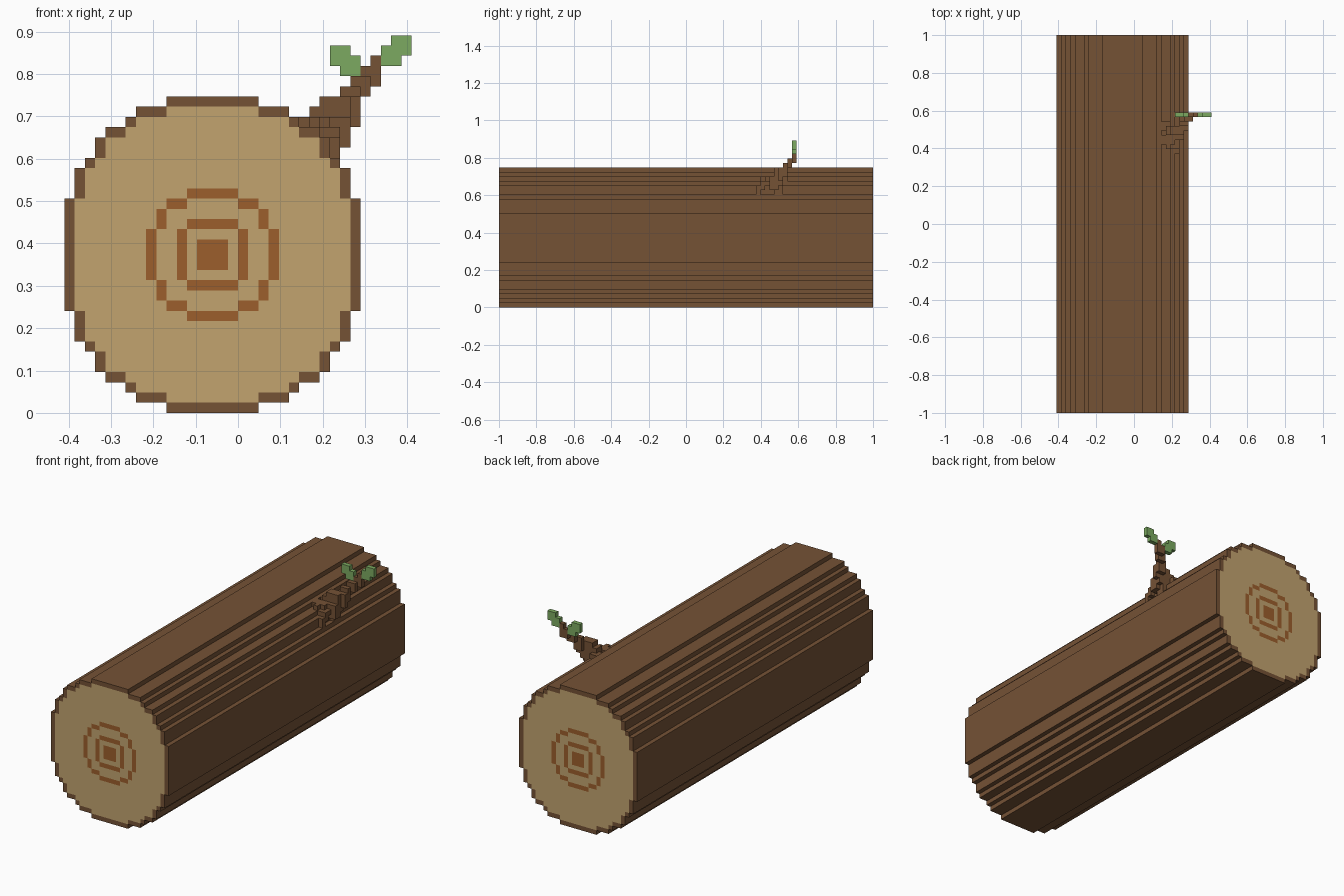
import bpy, bmesh, math

if "Cube" in bpy.data.objects:
    bpy.data.objects.remove(bpy.data.objects["Cube"])

V = 2 / 83            # voxel edge
X0 = -17 * V          # left side of column 0


def material(name, rgb):
    m = bpy.data.materials.new(name)
    m.diffuse_color = (*rgb, 1)
    m.use_nodes = True
    m.node_tree.nodes["Principled BSDF"].inputs["Base Color"].default_value = m.diffuse_color
    return m


bark = material("bark brown", (0.178, 0.084, 0.036))
wood = material("cut wood tan", (0.539, 0.371, 0.159))
ring = material("growth ring brown", (0.332, 0.112, 0.025))
green = material("leaf green", (0.202, 0.402, 0.119))

# Corner signs of each cube side, keyed by its outward direction
SIDES = {
    (1, 0, 0): [(1, 0, 0), (1, 1, 0), (1, 1, 1), (1, 0, 1)],
    (-1, 0, 0): [(0, 0, 0), (0, 0, 1), (0, 1, 1), (0, 1, 0)],
    (0, 1, 0): [(0, 1, 0), (0, 1, 1), (1, 1, 1), (1, 1, 0)],
    (0, -1, 0): [(0, 0, 0), (1, 0, 0), (1, 0, 1), (0, 0, 1)],
    (0, 0, 1): [(0, 0, 1), (1, 0, 1), (1, 1, 1), (0, 1, 1)],
    (0, 0, -1): [(0, 0, 0), (0, 1, 0), (1, 1, 0), (1, 0, 0)],
}


def voxel_object(name, cells, mats, length=1, paint=None):
    """Outer skin of a set of (column, depth, row) cells; paint picks a material."""
    bm = bmesh.new()
    for c, j, r in cells:
        for d, corners in SIDES.items():
            if (c + d[0], j + d[1], r + d[2]) in cells:
                continue
            f = bm.faces.new([bm.verts.new((X0 + (c + a) * V,
                                            -1 + (j + b * length) * V,
                                            (r + e) * V)) for a, b, e in corners])
            f.material_index = paint(c, r, d) if paint else 0
    bmesh.ops.remove_doubles(bm, verts=bm.verts, dist=V * 0.05)
    bmesh.ops.dissolve_limit(bm, angle_limit=math.radians(1), verts=bm.verts,
                             edges=bm.edges, delimit={'MATERIAL'})
    me = bpy.data.meshes.new(name)
    bm.to_mesh(me)
    bm.free()
    for m in mats:
        me.materials.append(m)
    ob = bpy.data.objects.new(name, me)
    bpy.context.collection.objects.link(ob)
    return ob


def block(c0, c1, j0, j1, r0, r1):
    """Inclusive range of cells."""
    return {(c, j, r) for c in range(c0, c1 + 1)
            for j in range(j0, j1 + 1) for r in range(r0, r1 + 1)}


# Log: stepped round section, 29 wide and 31 tall, one long cell deep
half = [10, 7, 6, 4, 3, 3, 2, 1, 1, 1, 0, 0, 0, 0]
steps = half + [0] + half[::-1]
section = {(c, 0, r) for c, s in enumerate(steps) for r in range(s, 31 - s)}


def log_paint(c, r, d):
    if d[1] == 0:
        return 0
    if any((c + a, 0, r + b) not in section
           for a, b in ((1, 0), (-1, 0), (0, 1), (0, -1))):
        return 0                                   # bark rim
    lo, hi = sorted((abs(c - 14), abs(r - 15)))
    rings = (hi <= 1 or (hi in (3, 6) and lo <= 2)
             or (hi == 5 and lo in (3, 4)))
    return 2 if rings else 1


voxel_object("log", section, [bark, wood, ring], 83, log_paint)

# Twig: stepped stem rising to the right and back, with roots on the log
twig = (block(30, 30, 65, 65, 34, 34) | block(29, 30, 65, 65, 32, 33)
        | block(29, 29, 64, 65, 32, 32) | block(28, 29, 64, 64, 31, 32)
        | block(27, 28, 63, 63, 30, 31) | block(27, 28, 62, 63, 29, 30)
        | block(25, 27, 61, 62, 28, 30) | block(26, 28, 62, 62, 28, 29)
        | block(25, 27, 60, 62, 27, 28) | block(24, 24, 61, 62, 28, 29)
        | block(23, 24, 62, 63, 28, 28)            # left root
        | block(23, 25, 59, 60, 28, 28) | block(24, 24, 58, 59, 28, 28)
        | block(25, 26, 58, 59, 27, 27) | block(25, 26, 58, 58, 26, 26)
        | block(26, 26, 57, 57, 25, 26)            # front root
        | block(26, 27, 60, 61, 26, 26) | block(26, 26, 61, 62, 25, 26))
voxel_object("twig", twig, [bark])

# Leaves: two stepped plates, one cell thick
voxel_object("left_leaf", block(26, 27, 65, 65, 34, 35)
             | block(27, 28, 65, 65, 33, 34), [green])
voxel_object("right_leaf", block(32, 33, 65, 65, 35, 36)
             | block(31, 32, 65, 65, 34, 35), [green])
